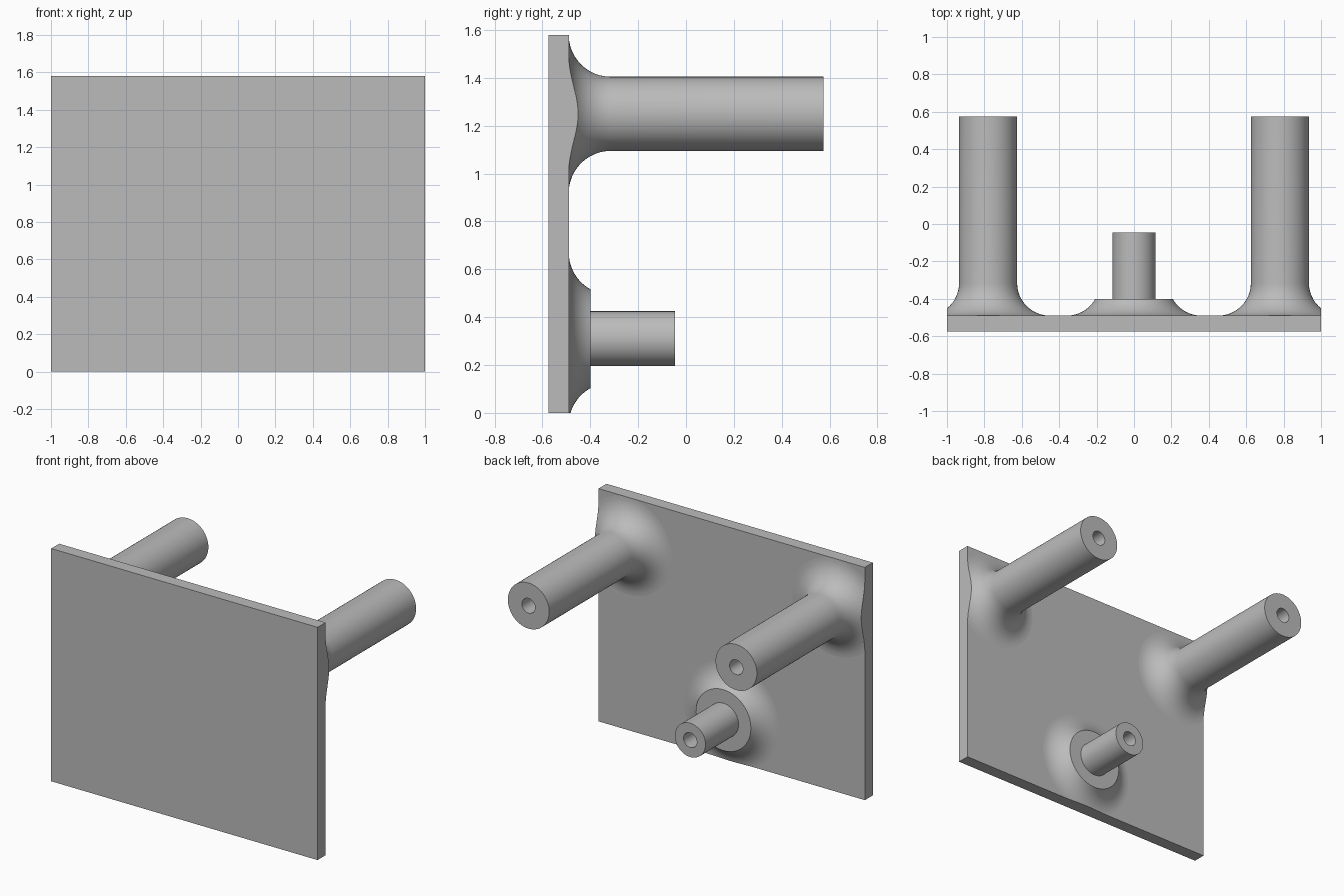
import bpy, bmesh, math
from mathutils import Vector

if "Cube" in bpy.data.objects:
    bpy.data.objects.remove(bpy.data.objects["Cube"])

grey = bpy.data.materials.new("plain_grey")
grey.use_nodes = True
colour = (0.5, 0.5, 0.5, 1)
grey.diffuse_color = colour
grey.node_tree.nodes["Principled BSDF"].inputs["Base Color"].default_value = colour

FACE, BACK, TOP = -0.575, -0.49, 1.58     # plate front, plate back, plate height
FILLET, HOLE = 0.175, 0.05


def finish(name, bm):
    bmesh.ops.recalc_face_normals(bm, faces=bm.faces)
    mesh = bpy.data.meshes.new(name)
    bm.to_mesh(mesh)
    bm.free()
    mesh.materials.append(grey)
    obj = bpy.data.objects.new(name, mesh)
    bpy.context.collection.objects.link(obj)
    return obj


def box(name, low, high):
    bm = bmesh.new()
    bmesh.ops.create_cube(bm, size=1)
    low, high = Vector(low), Vector(high)
    for v in bm.verts:
        v.co = (low + high) / 2 + v.co * (high - low)
    return finish(name, bm)


def turned(name, x, z, profile, steps=64):
    """Revolve (radius, y) points about an axis along y."""
    bm = bmesh.new()
    verts = [bm.verts.new((x + r, y, z)) for r, y in profile]
    edges = [bm.edges.new(pair) for pair in zip(verts, verts[1:])]
    bmesh.ops.spin(bm, geom=verts + edges, cent=(x, 0, z), axis=(0, 1, 0),
                   angle=math.tau, steps=steps, use_merge=True)
    bmesh.ops.remove_doubles(bm, verts=bm.verts, dist=0.0001)
    return finish(name, bm)


def flare(radius, end_angle, steps=12):
    """Concave fillet rising from the plate towards a cylinder of this radius."""
    angles = [end_angle * i / steps for i in range(steps + 1)]
    return [(radius + FILLET * (1 - math.sin(a)),
             BACK + FILLET * (1 - math.cos(a))) for a in angles]


def peg_profile(root, radius, tip, depth):
    """Root profile, shaft and blind hole, with the base sunk in the plate."""
    return ([(0, BACK - 0.04), (root[0][0], BACK - 0.04)] + root
            + [(radius, root[-1][1]), (radius, tip), (HOLE, tip),
               (HOLE, tip - depth), (0, tip - depth)])


# Oversized plate, trimmed after the pegs are joined
body = box("plate_with_pegs", (-1.3, FACE, -0.3), (1.3, BACK, TOP + 0.3))

# Two long upper pegs and one stepped lower peg
long_peg = peg_profile(flare(0.155, math.pi / 2), 0.155, 0.575, 0.35)
short_peg = peg_profile(flare(0.185, math.acos(0.085 / FILLET)), 0.115, -0.045, 0.3)
helpers = [turned(side + "_peg", x, 1.25, long_peg)
           for side, x in (("left", 0.78), ("right", -0.78))]
helpers.append(turned("lower_peg", 0, 0.31, short_peg))
helpers.append(box("trim_block", (-1, -1, 0), (1, 1, TOP)))

for helper in helpers:
    mod = body.modifiers.new(helper.name, "BOOLEAN")
    mod.object = helper
    mod.solver = "EXACT"
    mod.operation = "INTERSECT" if helper.name == "trim_block" else "UNION"

bpy.ops.object.select_all(action="DESELECT")
bpy.context.view_layer.objects.active = body
body.select_set(True)
for mod in list(body.modifiers):
    bpy.ops.object.modifier_apply(modifier=mod.name)
for helper in helpers:
    bpy.data.objects.remove(helper)

# Smooth turned surfaces, flat plate faces and peg ends
bpy.ops.object.shade_smooth_by_angle(angle=math.radians(30))
for face in body.data.polygons:
    if max(abs(c) for c in face.normal) > 0.9999:
        face.use_smooth = False
